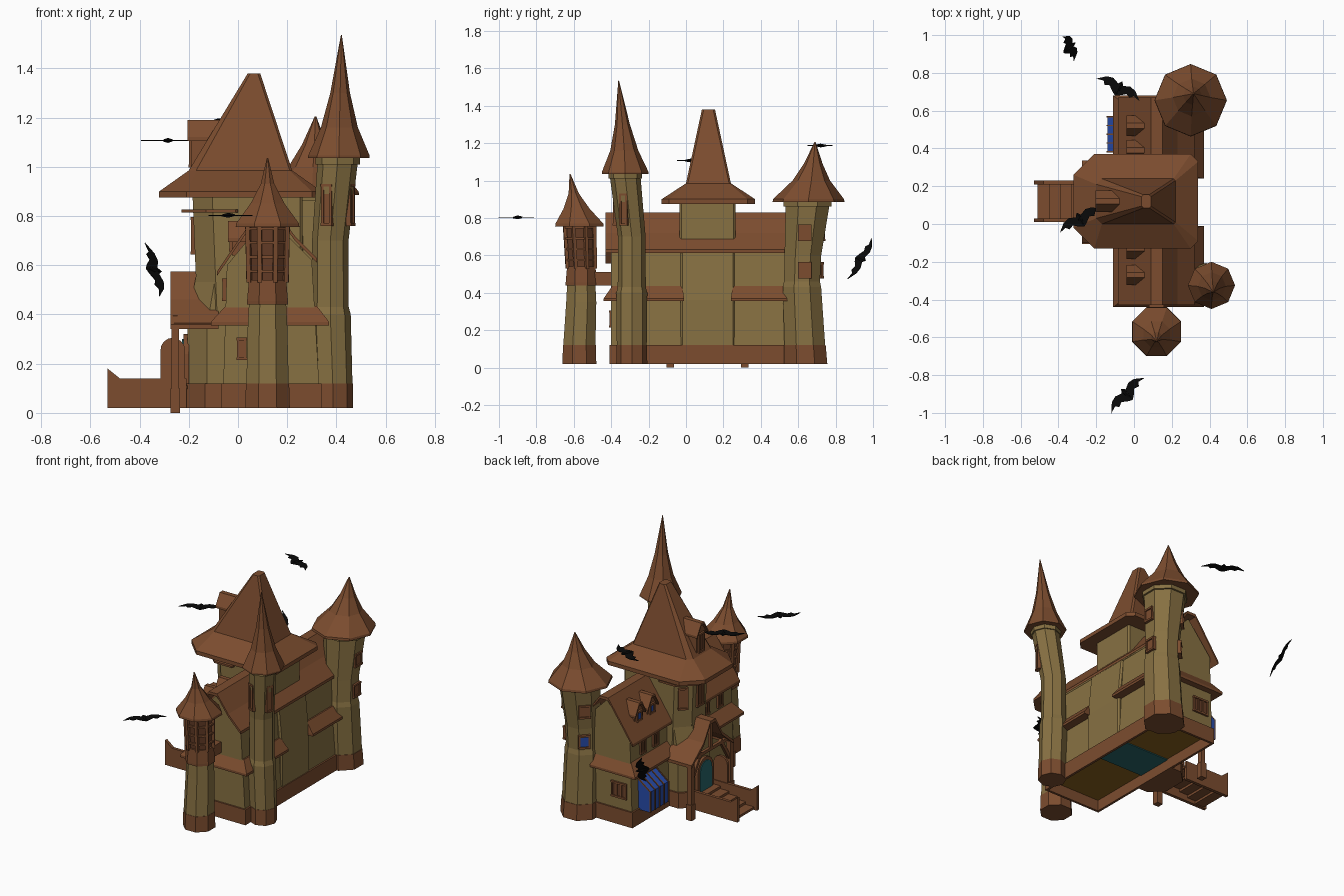
import bpy
import bmesh
from math import cos, sin, radians, pi
from mathutils import Vector, Matrix

default_cube = bpy.data.objects.get("Cube")
if default_cube:
    bpy.data.objects.remove(default_cube, do_unlink=True)


def make_material(name, red, green, blue):
    material = bpy.data.materials.new(name)
    material.use_nodes = True
    colour = (red, green, blue, 1)
    material.diffuse_color = colour
    material.node_tree.nodes["Principled BSDF"].inputs["Base Color"].default_value = colour
    return material


BROWN = make_material("roof brown", 0.2, 0.073, 0.028)
DARK = make_material("dark wood", 0.13, 0.046, 0.02)
TAN = make_material("wall tan", 0.245, 0.165, 0.055)
BLUE = make_material("window blue", 0.02, 0.07, 0.4)
TEAL = make_material("door teal", 0.02, 0.13, 0.14)
FLOOR = make_material("floor ochre", 0.25, 0.115, 0.012)
BLACK = make_material("bat black", 0.003, 0.003, 0.003)
FLAT = pi / 8


def finish(name, bm, material):
    bmesh.ops.recalc_face_normals(bm, faces=bm.faces)
    mesh = bpy.data.meshes.new(name)
    bm.to_mesh(mesh)
    bm.free()
    mesh.materials.append(material)
    obj = bpy.data.objects.new(name, mesh)
    bpy.context.collection.objects.link(obj)
    return obj


def loft(name, rings, material):
    """Skin closed rings with equal point counts and cap both ends."""
    bm = bmesh.new()
    loops = [[bm.verts.new(point) for point in ring] for ring in rings]
    count = len(loops[0])
    for low, high in zip(loops, loops[1:]):
        for i in range(count):
            j = (i + 1) % count
            bm.faces.new((low[i], low[j], high[j], high[i]))
    bm.faces.new(loops[0])
    bm.faces.new(loops[-1])
    return finish(name, bm, material)


def extrude(name, profile, axis, start, end, material):
    """Extrude a profile of (side, height) points along x or y."""
    def ring(d):
        return [(d, a, z) if axis == "x" else (a, d, z) for a, z in profile]
    return loft(name, [ring(start), ring(end)], material)


def box(name, x, y, z, material):
    corners = [(x[0], z[0]), (x[1], z[0]), (x[1], z[1]), (x[0], z[1])]
    return extrude(name, corners, "y", y[0], y[1], material)


def beam(name, start, end, width, material):
    start, end = Vector(start), Vector(end)
    turn = (end - start).to_track_quat("Z", "Y")
    square = [turn @ Vector((a * width / 2, b * width / 2, 0))
              for a, b in ((-1, -1), (1, -1), (1, 1), (-1, 1))]
    return loft(name, [[p + c for c in square] for p in (start, end)], material)


def octagon(x, y, z, radius, turn=0):
    return [(x + radius * cos(turn + i * pi / 4),
             y + radius * sin(turn + i * pi / 4), z) for i in range(8)]


def tower(name, rings, material, turn=0):
    return loft(name, [octagon(*ring, turn) for ring in rings], material)


def rectangle(x0, x1, y0, y1, z):
    return [(x0, y0, z), (x1, y0, z), (x1, y1, z), (x0, y1, z)]


def chamfered(x0, x1, y0, y1, left, right, z):
    return [(x0, y0 + left, z), (x0 + left, y0, z), (x1 - right, y0, z), (x1, y0 + right, z),
            (x1, y1 - right, z), (x1 - right, y1, z), (x0 + left, y1, z), (x0, y1 - left, z)]


def gable_roof(name, profile, thickness, axis, start, end):
    under = [(a, z - thickness) for a, z in reversed(profile)]
    return extrude(name, profile + under, axis, start, end, BROWN)


def window(name, centre, angle, width, height, glass, panes=2):
    """Framed window whose outward direction is the given angle in degrees."""
    turn = Matrix.Translation(centre) @ Matrix.Rotation(radians(angle), 4, "Z")
    w, h = width / 2, height / 2
    parts = [box(name + "_glass", (-0.01, 0.004), (-w, w), (-h, h), glass)]
    for i in range(panes + 1):
        y = -w + width * i / panes
        parts.append(box(name + "_upright", (-0.01, 0.01), (y - 0.005, y + 0.005), (-h, h), BROWN))
    for z in (-h, h):
        parts.append(box(name + "_rail", (-0.01, 0.012), (-w - 0.006, w + 0.006),
                         (z - 0.006, z + 0.006), BROWN))
    for part in parts:
        part.matrix_world = turn


# Long hall: walls, hollow base band with floors inside, and gable roof
hall = [(-0.06, 0.11), (0.33, 0.11), (0.3, 0.62), (0.12, 0.8), (-0.045, 0.6)]
extrude("hall_walls", hall, "y", -0.4, 0.64, TAN)
loft("hall_base_band", [rectangle(-0.055, 0.325, -0.395, 0.635, 0.1), rectangle(-0.055, 0.325, -0.395, 0.635, 0.02),
                        rectangle(-0.07, 0.34, -0.41, 0.65, 0.02), rectangle(-0.07, 0.34, -0.41, 0.65, 0.12)], BROWN)
box("hall_floor", (-0.055, 0.325), (-0.395, 0.635), (0.09, 0.1), FLOOR)
box("middle_floor", (-0.055, 0.325), (0, 0.24), (0.084, 0.095), TEAL)
gable_roof("hall_roof", [(-0.085, 0.575), (0, 0.7), (0.09, 0.83), (0.15, 0.83), (0.23, 0.72), (0.32, 0.63)],
           0.018, "y", -0.43, 0.67)

# Skirt roofs round the lower storey, on both sides of the middle block
for name, y0, y1, inner0, inner1 in (("front_skirt_roof", -0.44, -0.01, -0.395, -0.02),
                                     ("back_skirt_roof", 0.24, 0.68, 0.25, 0.635)):
    loft(name, [rectangle(-0.11, 0.37, y0, y1, 0.355), rectangle(-0.11, 0.37, y0, y1, 0.37),
                rectangle(-0.05, 0.32, inner0, inner1, 0.435)], BROWN)

# Middle block with its chamfered bay
loft("bay_base_band", [chamfered(-0.215, -0.06, -0.04, 0.27, 0.08, 0.01, z) for z in (0.02, 0.12)], BROWN)
loft("middle_lower_walls", [chamfered(-0.205, 0.335, -0.03, 0.26, 0.08, 0.01, z) for z in (0.11, 0.36)]
     + [chamfered(-0.16, 0.31, -0.03, 0.26, 0.08, 0.01, 0.62)], TAN)
loft("middle_upper_walls", [chamfered(-0.165, 0.262, -0.035, 0.265, 0.08, 0.01, 0.4),
                            chamfered(-0.185, 0.262, -0.035, 0.265, 0.08, 0.01, 0.89)], TAN)
loft("middle_roof", [chamfered(-0.32, 0.34, -0.13, 0.37, 0.11, 0.04, 0.875),
                     chamfered(-0.32, 0.34, -0.13, 0.37, 0.11, 0.04, 0.9),
                     chamfered(-0.2, 0.22, 0, 0.24, 0.03, 0.01, 0.985),
                     chamfered(0.04, 0.09, 0.085, 0.155, 0.01, 0.01, 1.38)], BROWN)
loft("bay_trim", [chamfered(-0.23, 0, -0.06, 0.29, 0.1, 0.01, z) for z in (0.815, 0.827)], BROWN)
window("bay_window", (-0.18, 0.115, 0.72), 180, 0.06, 0.14, BROWN)
window("bay_side_window", (-0.14, 0.23, 0.72), 135, 0.05, 0.13, BROWN, 1)


# Gabled dormers
def dormer(name, front, back, y, half, bottom, eave, ridge, glass):
    extrude(name + "_wall", [(y - half, bottom), (y + half, bottom), (y + half, eave),
                             (y, ridge - 0.01), (y - half, eave)], "x", front, back, BROWN)
    over = half + 0.012
    gable_roof(name + "_roof", [(y - over, eave - 0.01), (y - half / 3, ridge), (y + half / 3, ridge),
                                (y + over, eave - 0.01)], 0.015, "x", front - 0.015, back)
    window(name + "_window", (front, y, (bottom + eave) / 2 + 0.01), 180, half, (eave - bottom) * 0.7, glass, 1)


dormer("tower_dormer", -0.19, 0.02, 0.12, 0.045, 0.97, 1.13, 1.19, DARK)
for y in (-0.27, -0.13, 0.39, 0.52):
    dormer("roof_dormer", -0.025, 0.08, y, 0.042, 0.64, 0.72, 0.78, BLUE)
    window("upper_window", (-0.052, y, 0.5), 180, 0.045, 0.08, BROWN)

# Entrance porch, posts, arch and open door
gable_roof("porch_roof", [(-0.1, 0.36), (0.02, 0.46), (0.09, 0.575), (0.14, 0.575), (0.21, 0.46), (0.335, 0.36)],
           0.02, "x", -0.275, -0.08)
for y in (-0.085, 0.315):
    box("porch_post", (-0.27, -0.24), (y - 0.015, y + 0.015), (0, 0.36), BROWN)
    box("porch_post_foot", (-0.275, -0.235), (y - 0.02, y + 0.02), (0, 0.1), BROWN)
    beam("porch_brace", (-0.255, y, 0.24), (-0.255, 0.115 + (y - 0.115) * 0.5, 0.4), 0.02, BROWN)
    beam("porch_side_beam", (-0.26, y, 0.355), (-0.08, y, 0.355), 0.02, BROWN)
beam("porch_tie_beam", (-0.255, -0.06, 0.385), (-0.255, 0.29, 0.385), 0.02, BROWN)
beam("porch_king_post", (-0.255, 0.115, 0.39), (-0.255, 0.115, 0.56), 0.02, BROWN)


def arch(half, top):
    curve = [(half * cos(pi * i / 8), top - half + half * sin(pi * i / 8)) for i in range(9)]
    return [(half, 0.05)] + curve + [(-half, 0.05)]


extrude("door_frame", [(0.115 + a, z) for a, z in arch(0.08, 0.32)], "x", -0.222, -0.2, BROWN)
extrude("door_panel", [(0.115 + a, z) for a, z in arch(0.06, 0.3)], "x", -0.227, -0.2, TEAL)
extrude("open_door", [(a - 0.265, z) for a, z in arch(0.05, 0.305)], "y", 0.01, 0.025, BROWN)

# Entrance steps between side walls
for y in (0.01, 0.21):
    extrude("step_side_wall", [(-0.53, 0.02), (-0.21, 0.02), (-0.21, 0.14), (-0.48, 0.14),
                               (-0.53, 0.18)], "y", y, y + 0.02, BROWN)
for i in range(5):
    x = -0.51 + i * 0.06
    box("step", (x, x + 0.065), (0.02, 0.22), (0.025 + i * 0.018, 0.04 + i * 0.018), BROWN)

# Blue glazed bay with thin ribs, and small lower windows
extrude("glazed_bay", [(-0.05, 0.11), (-0.14, 0.11), (-0.14, 0.24), (-0.05, 0.31)], "y", 0.38, 0.57, BLUE)
for i in range(5):
    y = 0.383 + i * 0.046
    beam("bay_rib", (-0.142, y, 0.11), (-0.142, y, 0.245), 0.007, BROWN)
    beam("bay_roof_rib", (-0.142, y, 0.241), (-0.05, y, 0.311), 0.007, BROWN)
window("back_window", (0.03, 0.64, 0.24), 90, 0.1, 0.09, DARK, 3)
window("front_window", (0.015, -0.4, 0.26), 270, 0.03, 0.08, BROWN, 1)

# Tall leaning tower
tower("tall_tower_base", [(0.385, -0.29, 0.02, 0.083), (0.385, -0.29, 0.12, 0.082)], BROWN)
tower("tall_tower_wall", [(0.385, -0.29, 0.12, 0.08), (0.375, -0.29, 0.4, 0.083), (0.375, -0.29, 0.43, 0.075),
                          (0.375, -0.29, 0.7, 0.074), (0.405, -0.325, 1.02, 0.082)], TAN)
tower("tall_tower_trim", [(0.405, -0.325, 1.01, 0.09), (0.405, -0.325, 1.045, 0.09)], TAN)
tower("tall_tower_roof", [(0.41, -0.325, 1.035, 0.125), (0.41, -0.325, 1.045, 0.125), (0.412, -0.33, 1.16, 0.075),
                          (0.415, -0.34, 1.3, 0.04), (0.42, -0.36, 1.535, 0.002)], BROWN)
for angle in (247.5, 337.5):
    window("tall_tower_window", (0.39 + 0.073 * cos(radians(angle)), -0.305 + 0.073 * sin(radians(angle)), 0.845),
           angle, 0.035, 0.16, BROWN, 1)

# Broad back tower
tower("back_tower_base", [(0.305, 0.64, 0.02, 0.125), (0.305, 0.635, 0.12, 0.121)], BROWN, FLAT)
tower("back_tower_wall", [(0.305, 0.635, 0.12, 0.118), (0.305, 0.62, 0.43, 0.111), (0.305, 0.62, 0.46, 0.104),
                          (0.305, 0.625, 0.6, 0.106), (0.31, 0.65, 0.87, 0.127)], TAN, FLAT)
tower("back_tower_trim", [(0.31, 0.65, 0.86, 0.138), (0.31, 0.65, 0.89, 0.138)], TAN, FLAT)
tower("back_tower_roof", [(0.3, 0.655, 0.885, 0.192), (0.3, 0.655, 0.9, 0.19), (0.305, 0.67, 1.0, 0.1),
                          (0.31, 0.68, 1.09, 0.05), (0.315, 0.69, 1.205, 0.003)], BROWN)
for angle, glass in ((0, BROWN), (135, BLUE)):
    for z, reach, pane in ((0.52, 0.097, glass), (0.72, 0.108, BROWN)):
        window("back_tower_window", (0.307 + reach * cos(radians(angle)), 0.635 + reach * sin(radians(angle)), z),
               angle, 0.06, 0.075, pane, 1)

# Small front tower with a lattice lantern
tower("front_tower_base", [(0.12, -0.57, 0.02, 0.098), (0.12, -0.57, 0.12, 0.095)], BROWN, FLAT)
tower("front_tower_wall", [(0.12, -0.57, 0.12, 0.093), (0.12, -0.56, 0.35, 0.087), (0.12, -0.56, 0.44, 0.082)], TAN, FLAT)
tower("lantern_foot", [(0.12, -0.56, 0.44, 0.09), (0.12, -0.56, 0.455, 0.09), (0.12, -0.56, 0.54, 0.082)], BROWN, FLAT)
tower("lantern_core", [(0.12, -0.56, 0.53, 0.07), (0.12, -0.57, 0.76, 0.075)], DARK, FLAT)
low, high = octagon(0.12, -0.56, 0.53, 0.08, FLAT), octagon(0.12, -0.57, 0.76, 0.085, FLAT)
for i in range(8):
    j = (i + 1) % 8
    beam("lantern_post", low[i], high[i], 0.018, BROWN)
    for level in (0.2, 0.45, 0.7, 0.95):
        a, b = (Vector(low[k]).lerp(Vector(high[k]), level) for k in (i, j))
        beam("lantern_rail", a, b, 0.011, BROWN)
tower("front_tower_roof", [(0.12, -0.57, 0.755, 0.14), (0.12, -0.57, 0.77, 0.138), (0.12, -0.585, 0.85, 0.075),
                           (0.12, -0.6, 0.93, 0.03), (0.12, -0.62, 1.035, 0.003)], BROWN, FLAT)
box("lantern_bridge", (0.08, 0.16), (-0.5, -0.38), (0.44, 0.51), BROWN)


# Flying bats
def bat(name, centre, span, chord):
    span, chord = Vector(span).normalized(), Vector(chord).normalized()
    frame = Matrix((span, chord, span.cross(chord))).transposed()
    half = [(0, 0.04), (0.015, 0.02), (0.05, 0.034), (0.085, 0.026), (0.13, -0.012),
            (0.09, -0.002), (0.075, -0.02), (0.05, -0.01), (0.02, -0.034), (0, -0.045)]
    outline = half + [(-a, b) for a, b in half[-2:0:-1]]
    rings = [[Vector(centre) + frame @ Vector((a, b, z)) for a, b in outline] for z in (-0.002, 0.002)]
    loft(name + "_wings", rings, BLACK)
    bm = bmesh.new()
    bmesh.ops.create_icosphere(bm, subdivisions=1, radius=1)
    bm.transform(Matrix.Translation(centre) @ frame.to_4x4() @ Matrix.Diagonal((0.012, 0.04, 0.01, 1)))
    finish(name + "_body", bm, BLACK)


bat("diving_bat", (-0.34, 0.935, 0.58), (-0.06, 0.13, 0.22), (0.7, 0.6, -0.16))
bat("back_bat", (-0.08, 0.72, 1.187), (0.23, -0.12, 0), (0.12, 0.23, 0))
bat("roof_bat", (-0.285, 0.025, 1.107), (0.2, 0.11, 0), (-0.11, 0.2, 0))
bat("front_bat", (-0.04, -0.9, 0.803), (0.18, 0.19, 0), (-0.19, 0.18, 0))
